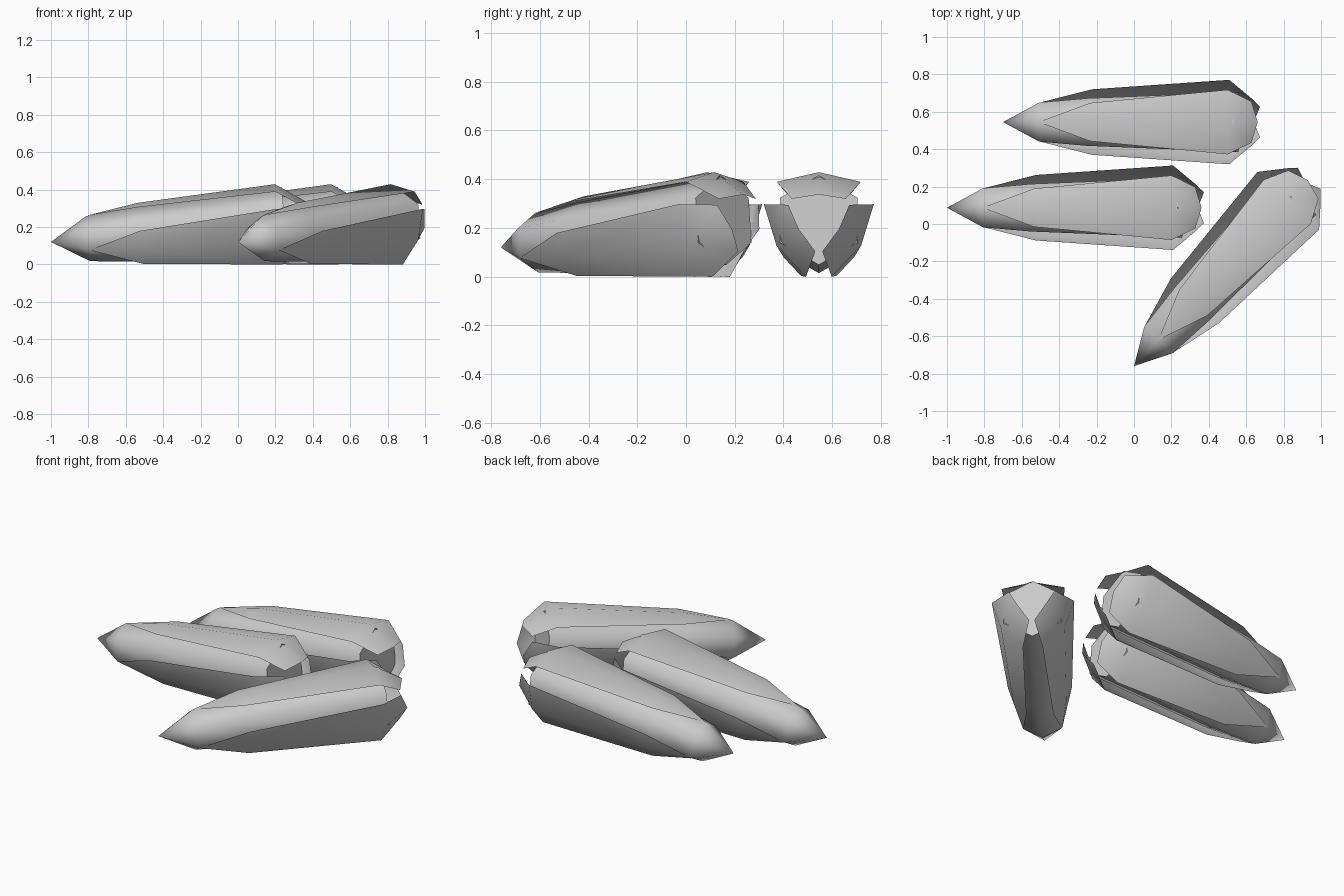
import bpy, bmesh, math
from mathutils import Matrix, Vector

cube = bpy.data.objects.get("Cube")
if cube:
    bpy.data.objects.remove(cube, do_unlink=True)

mat = bpy.data.materials.new("pale_grey")
mat.use_nodes = True
GREY = (0.6, 0.6, 0.6, 1)
mat.diffuse_color = GREY
mat.node_tree.nodes["Principled BSDF"].inputs["Base Color"].default_value = GREY

TILT = math.radians(5.1)


def polar(t, radius, degrees):
    """Point at distance t along the pod axis (+x), at an angle around it."""
    a = math.radians(degrees)
    return Vector((t, radius * math.cos(a), radius * math.sin(a)))


def finish(bm, name, place):
    bmesh.ops.recalc_face_normals(bm, faces=bm.faces)
    mesh = bpy.data.meshes.new(name)
    bm.to_mesh(mesh)
    bm.free()
    mesh.materials.append(mat)
    obj = bpy.data.objects.new(name, mesh)
    bpy.context.collection.objects.link(obj)
    obj.matrix_world = place
    bpy.ops.object.select_all(action='DESELECT')
    obj.select_set(True)
    bpy.context.view_layer.objects.active = obj
    bpy.ops.object.shade_smooth_by_angle(angle=math.radians(65))


# Six-sided core: pointed nose, flat rear cap
def build_core(name, place):
    bm = bmesh.new()
    nose = bm.verts.new((0, 0, 0))
    rings = [[bm.verts.new(polar(t, r, 30 + 60 * i)) for i in range(6)]
             for t, r in ((0.2, 0.121), (0.46, 0.147), (1.255, 0.184))]
    for i in range(6):
        j = (i + 1) % 6
        bm.faces.new((nose, rings[0][i], rings[0][j]))
        for a, b in zip(rings, rings[1:]):
            bm.faces.new((a[i], b[i], b[j], a[j]))
    bm.faces.new(rings[-1])
    finish(bm, name, place)


# Husk leaf: thin sheet with a centre ridge and two side edges
def build_husk(name, place, angle):
    bm = bmesh.new()
    ridge = [bm.verts.new(polar(t, r, angle))
             for t, r in ((0.2, 0.123), (0.48, 0.167), (1.22, 0.201), (1.375, 0.095))]
    for side in (-1, 1):
        edge = [bm.verts.new(polar(t, r, angle + side * spread))
                for t, r, spread in ((0.48, 0.176, 35.5), (1.22, 0.236, 47), (1.34, 0.137, 54))]
        bm.faces.new((ridge[0], ridge[1], edge[0]))
        for i in range(2):
            bm.faces.new((ridge[i + 1], ridge[i + 2], edge[i + 1], edge[i]))
    finish(bm, name, place)


# Three pods lying on the ground: nose position and heading
PODS = {"back_pod": (-0.7, 0.545, 0), "middle_pod": (-1, 0.087, 0), "front_pod": (0, -0.76, 47)}
for pod, (x, y, heading) in PODS.items():
    place = (Matrix.Translation((x, y, 0.12))
             @ Matrix.Rotation(math.radians(heading), 4, 'Z')
             @ Matrix.Rotation(-TILT, 4, 'Y'))
    build_core(pod + "_core", place)
    for part, angle in (("top", 90), ("left", 210), ("right", 330)):
        build_husk(pod + "_" + part + "_husk", place, angle)
